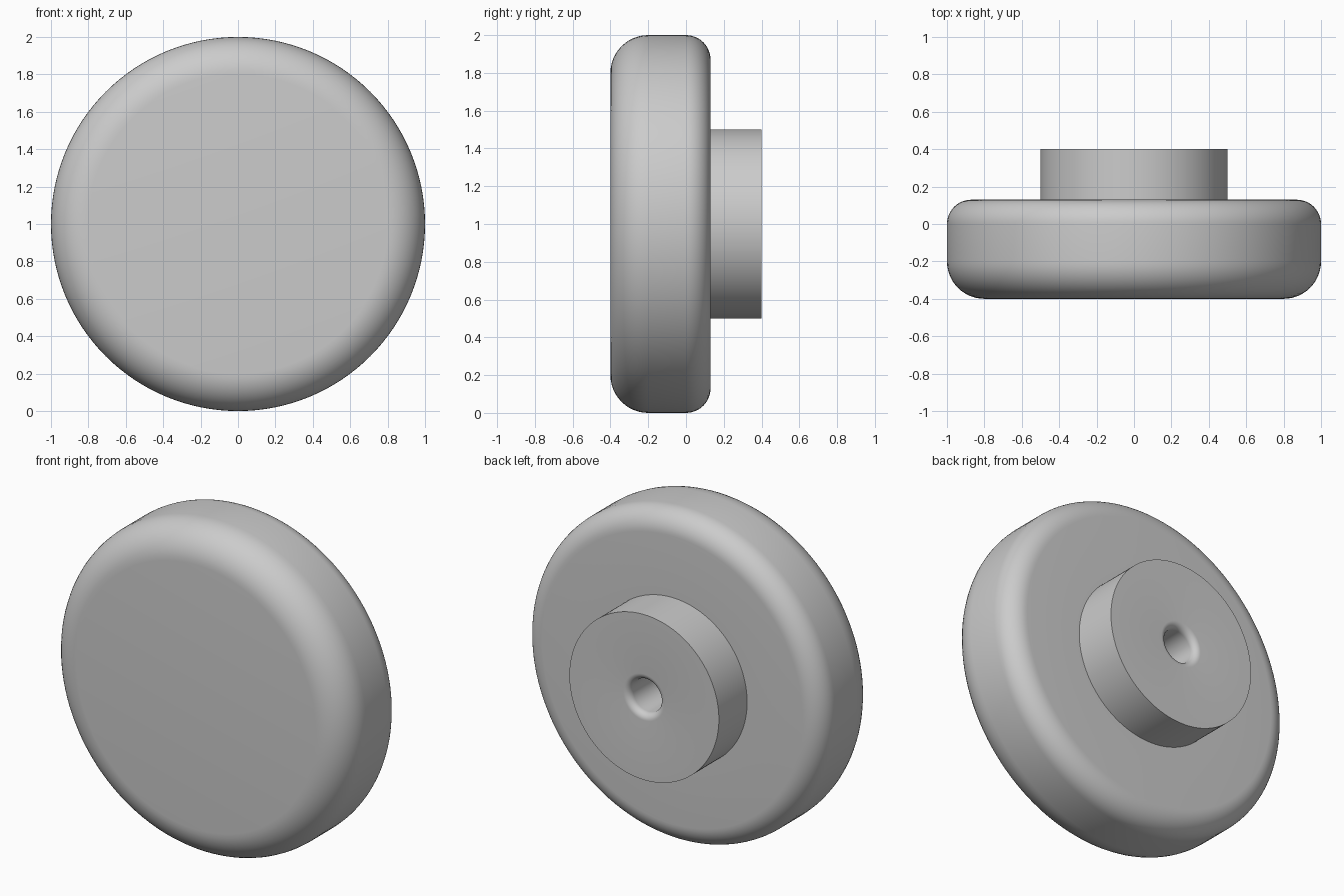
import bpy, bmesh
from math import sin, cos, pi, radians
from mathutils import Vector, Matrix

cube = bpy.data.objects.get("Cube")
if cube:
    bpy.data.objects.remove(cube)

SEGMENTS = 128

grey = bpy.data.materials.new("plain grey")
grey.use_nodes = True
colour = (0.6, 0.6, 0.6, 1)
grey.diffuse_color = colour
grey.node_tree.nodes["Principled BSDF"].inputs["Base Color"].default_value = colour


def arc(r, y, radius, start, end, steps=12):
    """Points (radius, depth) of a fillet centred on (r, y), angles in degrees."""
    angles = [radians(start + (end - start) * i / steps) for i in range(steps + 1)]
    return [(r + radius * cos(a), y + radius * sin(a)) for a in angles]


# Profile from the front centre, round the rim and hub, into the blind hole
profile = [(0, -0.4)]
profile += arc(0.8, -0.2, 0.2, -90, 0)       # large front fillet
profile += arc(0.87, 0.0, 0.13, 0, 90)       # smaller back fillet
profile += [(0.5, 0.13), (0.5, 0.4)]         # hub
profile += arc(0.14, 0.36, 0.04, 90, 180, 8)  # rounded hole mouth
profile += [(0.1, 0.1), (0, 0.1)]            # hole wall and floor

# Spin the profile about the depth axis
bm = bmesh.new()
verts = [bm.verts.new((r, y, 0)) for r, y in profile]
edges = [bm.edges.new(pair) for pair in zip(verts, verts[1:])]
bmesh.ops.spin(bm, geom=verts + edges, cent=(0, 0, 0), axis=(0, 1, 0),
               angle=2 * pi, steps=SEGMENTS, use_duplicate=False)
bmesh.ops.remove_doubles(bm, verts=bm.verts, dist=0.0005)
bmesh.ops.recalc_face_normals(bm, faces=bm.faces)
bmesh.ops.translate(bm, verts=bm.verts, vec=Vector((0, 0, 1)))

mesh = bpy.data.meshes.new("round_knob")
bm.to_mesh(mesh)
bm.free()
knob = bpy.data.objects.new("round_knob", mesh)
bpy.context.collection.objects.link(knob)
mesh.materials.append(grey)

bpy.ops.object.select_all(action='DESELECT')
knob.select_set(True)
bpy.context.view_layer.objects.active = knob
bpy.ops.object.shade_smooth_by_angle(angle=radians(30))
